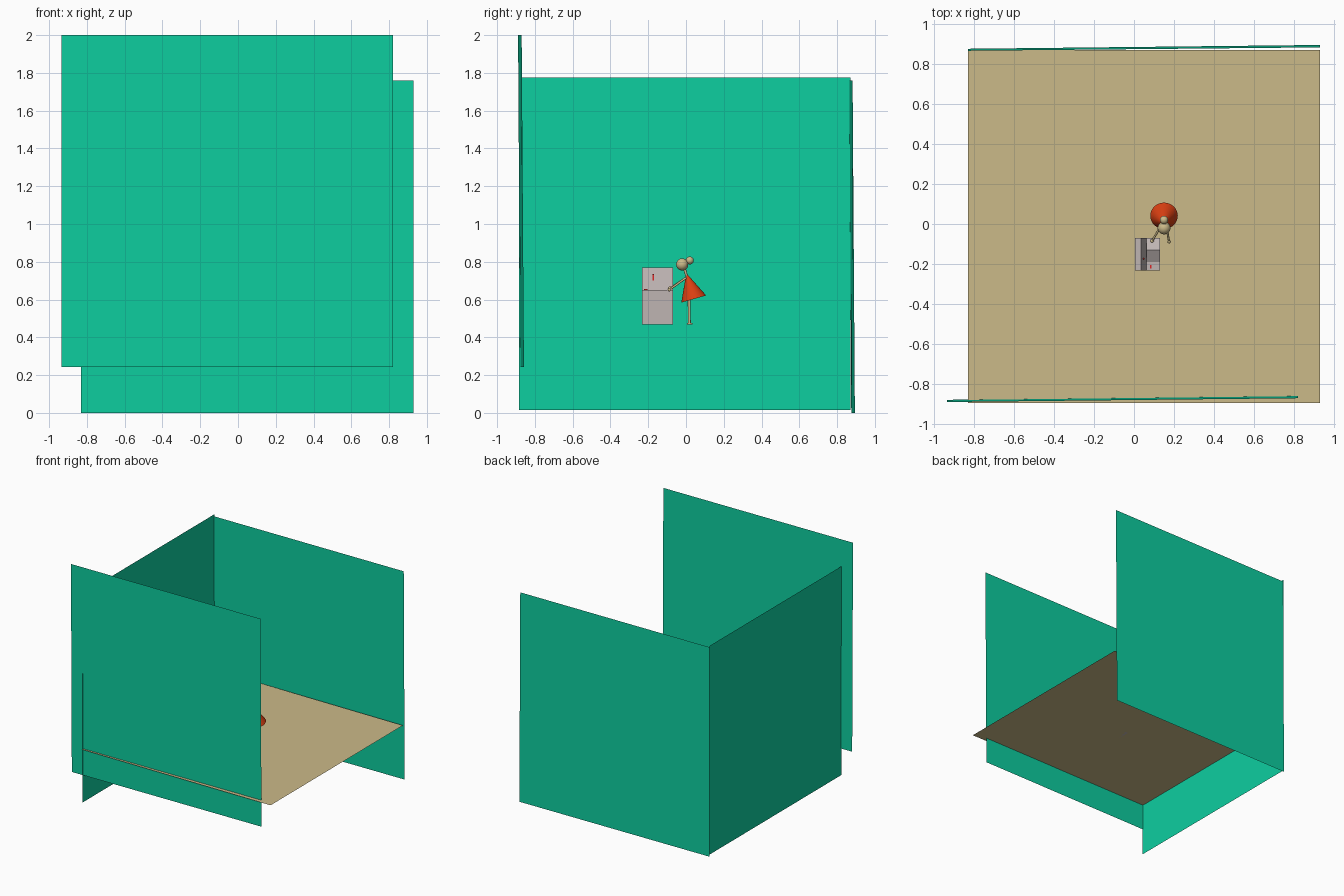
import bpy, bmesh, math
from mathutils import Vector

if "Cube" in bpy.data.objects:
    bpy.data.objects.remove(bpy.data.objects["Cube"])


def material(name, rgb):
    m = bpy.data.materials.new(name)
    m.diffuse_color = (*rgb, 1)
    m.use_nodes = True
    m.node_tree.nodes["Principled BSDF"].inputs["Base Color"].default_value = m.diffuse_color
    return m


GREEN = material("wall green", (0.004, 0.62, 0.35))
TAN = material("tan", (0.60, 0.49, 0.25))
ORANGE = material("dress orange", (0.70, 0.05, 0.006))
GREY = material("stove grey", (0.52, 0.46, 0.45))
RED = material("red", (0.7, 0.02, 0.02))


def make(name, verts, faces, mat):
    me = bpy.data.meshes.new(name)
    me.from_pydata(verts, [], faces)
    me.materials.append(mat)
    ob = bpy.data.objects.new(name, me)
    bpy.context.collection.objects.link(ob)
    return ob


def sheet(name, corners, mat):
    return make(name, corners, [(0, 1, 2, 3)], mat)


def finish(ob, name, mat, smooth=True):
    ob.name = name
    ob.data.materials.append(mat)
    if smooth:
        bpy.ops.object.shade_smooth_by_angle(angle=math.radians(40))
    return ob


def rod(name, a, b, r1, r2, mat, sides=12):
    a, b = Vector(a), Vector(b)
    d = b - a
    bpy.ops.mesh.primitive_cone_add(vertices=sides, radius1=r1, radius2=r2,
                                    depth=d.length, location=(a + b) / 2,
                                    rotation=d.to_track_quat('Z', 'Y').to_euler())
    return finish(bpy.context.object, name, mat)


def ball(name, c, r, mat):
    bpy.ops.mesh.primitive_uv_sphere_add(segments=24, ring_count=16, radius=r, location=c)
    return finish(bpy.context.object, name, mat)


def box(name, lo, hi, mat):
    lo, hi = Vector(lo), Vector(hi)
    bpy.ops.mesh.primitive_cube_add(size=1, location=(lo + hi) / 2)
    ob = bpy.context.object
    ob.scale = hi - lo
    return finish(ob, name, mat, False)


# room: floor and three slightly skewed single-sheet walls
F = 0.467
sheet("floor", [(-.83, -.895, F), (.93, -.895, F), (.93, .868, F), (-.83, .868, F)], TAN)
sheet("left_wall", [(-.83, -.883, .016), (-.83, .87, .016), (-.83, .87, 1.775), (-.83, -.883, 1.775)], GREEN)
sheet("front_wall", [(-.935, -.878, .243), (.82, -.858, .243), (.82, -.870, 2), (-.935, -.889, 2)], GREEN)
sheet("back_wall", [(-.83, .875, 0), (.928, .894, 0), (.928, .882, 1.76), (-.83, .865, 1.76)], GREEN)

# stove: body with raised back panel, profile swept along y
y0, y1 = -.232, -.07
profile = [(.005, F), (.13, F), (.13, .65), (.063, .65), (.035, .77), (.005, .77)]
n = len(profile)
make("stove", [(x, y, z) for y in (y0, y1) for x, z in profile],
     [tuple(range(n)), tuple(range(2 * n - 1, n - 1, -1))] +
     [(i, i + n, (i + 1) % n + n, (i + 1) % n) for i in range(n)], GREY)
# tent-shaped folded plate on top
ridge = [(-.19, .652), (-.13, .686), (-.072, .652)]
make("folded_plate", [(x, y, z) for y, z in ridge for x in (.063, .13)],
     [(0, 1, 3, 2), (2, 3, 5, 4)], GREY)
# small red marks
box("red_mark_side", (.08, -.222, .65), (.088, -.205, .655), RED)
box("red_mark_back", (.045, -.178, .70), (.052, -.17, .735), RED)

# figure
X = .15
rod("dress", (X, .041, .603), (X, .004, .732), .0685, .004, ORANGE, 32)
rod("neck", (X, .005, .72), (X, -.01, .77), .007, .007, TAN)
ball("head", (X, -.02, .786), .032, TAN)
ball("hair_bun", (X, .02, .807), .021, TAN)
hands = {-1: (.09, -.085, .66), 1: (.175, -.088, .652)}
for s, side in ((-1, "left"), (1, "right")):
    rod(side + "_leg", (X + s * .02, .018, F), (X + s * .016, .016, .62), .0075, .0075, TAN)
    rod(side + "_arm", (X + s * .01, 0, .715), hands[s], .006, .005, TAN)
    ball(side + "_hand", hands[s], .009, TAN)
    box(side + "_foot", (X + s * .02 - .008, .005, F), (X + s * .02 + .008, .035, F + .008), TAN)
